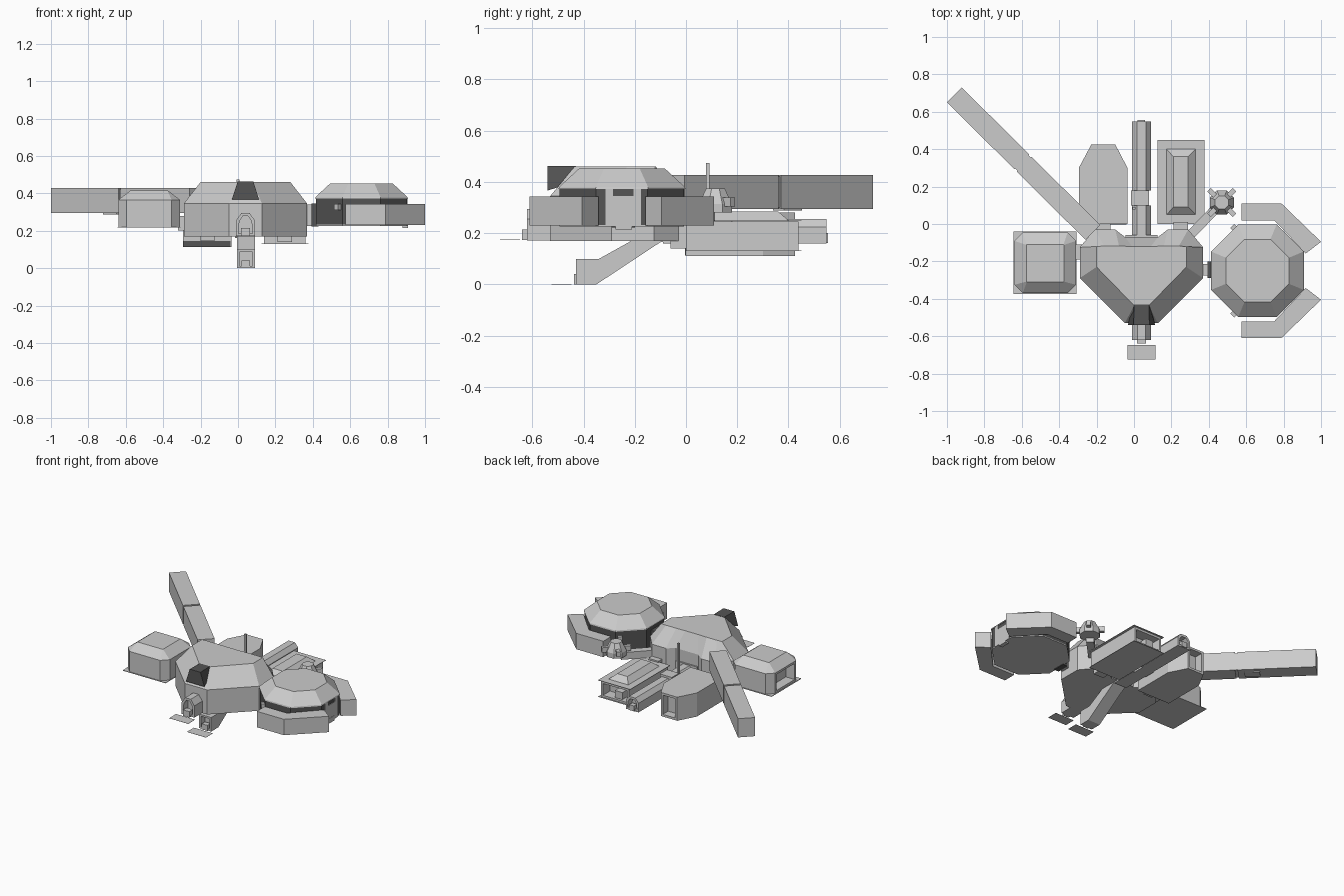
import bpy, bmesh, math
from mathutils import Vector

if "Cube" in bpy.data.objects:
    bpy.data.objects.remove(bpy.data.objects["Cube"])


def material(name, value):
    m = bpy.data.materials.new(name)
    m.use_nodes = True
    colour = (value, value, value, 1)
    m.diffuse_color = colour
    m.node_tree.nodes["Principled BSDF"].inputs["Base Color"].default_value = colour
    return m


LIGHT = material("light grey hull", 0.6)
DARK = material("dark grey panel", 0.09)
MID = 0.04      # centre line of the main hull
OCT_Y = -0.25   # centre line of the octagonal pod


# Rings of points in planes across each axis
def at_z(pts, z): return [(a, b, z) for a, b in pts]
def at_y(pts, y): return [(a, y, b) for a, b in pts]
def at_x(pts, x): return [(x, a, b) for a, b in pts]


def rect(x0, x1, y0, y1, cut=0.0):
    if not cut:
        return [(x0, y0), (x1, y0), (x1, y1), (x0, y1)]
    return [(x0 + cut, y0), (x1 - cut, y0), (x1, y0 + cut), (x1, y1 - cut),
            (x1 - cut, y1), (x0 + cut, y1), (x0, y1 - cut), (x0, y0 + cut)]


def octagon(cx, cy, apothem):
    r = apothem / math.cos(math.pi / 8)
    return [(cx + r * math.cos(math.pi * (i + 0.5) / 4),
             cy + r * math.sin(math.pi * (i + 0.5) / 4)) for i in range(8)]


def mirror(half, centre):
    return ([(centre + x, y) for x, y in half] +
            [(centre - x, y) for x, y in reversed(half)])


def loft(name, rings, mat=LIGHT, openings=(), rim=0.02, depth=0.05):
    """Skin closed rings, cap the ends, and recess the faces named by direction."""
    bm = bmesh.new()
    loops = [[bm.verts.new(p) for p in ring] for ring in rings]
    n = len(loops[0])
    for a, b in zip(loops, loops[1:]):
        for i in range(n):
            j = (i + 1) % n
            bm.faces.new((a[i], a[j], b[j], b[i]))
    bm.faces.new(loops[0][::-1])
    bm.faces.new(loops[-1])
    bmesh.ops.recalc_face_normals(bm, faces=bm.faces[:])
    for d in openings:
        d = Vector(d)
        bm.normal_update()
        face = max(bm.faces, key=lambda f: (round(f.normal.dot(d), 2), f.calc_area()))
        bmesh.ops.inset_region(bm, faces=[face], thickness=rim)
        inner = bmesh.ops.extrude_discrete_faces(bm, faces=[face])["faces"][0]
        bmesh.ops.translate(bm, verts=inner.verts[:], vec=-d * depth)
    mesh = bpy.data.meshes.new(name)
    bm.to_mesh(mesh)
    bm.free()
    mesh.materials.append(mat)
    ob = bpy.data.objects.new(name, mesh)
    bpy.context.collection.objects.link(ob)
    return ob


def box(name, x0, x1, y0, y1, z0, z1, mat=LIGHT):
    r = rect(x0, x1, y0, y1)
    return loft(name, [at_z(r, z0), at_z(r, z1)], mat)


def beam(name, a, b, width, z0, z1, mat=LIGHT):
    """Horizontal bar between two plan points."""
    a, b = Vector(a), Vector(b)
    d = (b - a).normalized()
    s = Vector((-d.y, d.x)) * width / 2
    pts = [tuple(p) for p in (a - s, b - s, b + s, a + s)]
    return loft(name, [at_z(pts, z0), at_z(pts, z1)], mat)


# Main heart-shaped hull
outline = mirror([(.088, -.53), (.33, -.29), (.33, -.125), (.25, -.03), (.14, -.03), (.088, -.07)], MID)
roof = mirror([(.04, -.435), (.24, -.23), (.24, -.12), (.2, -.118), (.12, -.118), (.05, -.12)], MID)
loft("main_hull", [at_z(outline, .17), at_z(outline, .345), at_z(roof, .46)])

# Dark cockpit window on the nose
loft("cockpit_window", [
    at_y(mirror([(.073, .367), (.042, .462)], MID), -.54),
    at_y(mirror([(.045, .4), (.04, .462)], MID), -.43)], DARK)

# Docking tubes along the centre line
nose = mirror([(.05, .172), (.05, .255), (.022, .295)], MID)
loft("front_tube", [at_y(nose, -.62), at_y(nose, -.5)], openings=[(0, -1, 0)], rim=.018)
box("front_tube_sill", .015, .065, -.64, -.6, .173, .215)
tail = mirror([(.05, .16), (.05, .225), (.025, .255)], MID)
loft("rear_tube", [at_y(tail, .18), at_y(tail, .548)], openings=[(0, 1, 0)], rim=.018)
box("rear_tube_sill", .02, .06, .52, .555, .162, .2)
box("rear_tube_joint", -.015, .08, .1, .18, .16, .27)
loft("rear_tube_root", [at_y(tail, -.09), at_y(tail, .1)])
box("rear_collar", -.045, .125, -.1, -.06, .17, .26)
box("antenna", -.007, .007, .078, .092, .25, .474)
box("front_step", -.035, .115, -.725, -.647, .174, .175)

# Sloping boarding leg beneath the nose
leg = [(-.43, 0), (-.35, 0), (-.1, .165), (0, .165), (0, .2), (-.16, .2), (-.34, .1), (-.43, .1)]
loft("boarding_leg", [at_x(leg, -.005), at_x(leg, .09)], openings=[(0, -1, 0)], rim=.018)
box("leg_sill", .02, .065, -.437, -.4, 0, .04)
box("leg_step", -.035, .115, -.525, -.447, 0, .001)

# Square pod on the right
pod = rect(-.64, -.31, -.37, -.045, .045)
pod_roof = rect(-.575, -.375, -.31, -.11, .002)
loft("square_pod", [at_z(pod, .22), at_z(pod, .365), at_z(pod_roof, .415)],
     openings=[(-1, 0, 0)], rim=.022, depth=.07)
box("square_pod_base", -.645, -.308, -.375, -.04, .216, .22)
box("square_pod_link", -.32, -.27, -.19, -.11, .2, .28)

# Octagonal pod on the left, with a recessed dark wall
loft("octagon_core", [at_z(octagon(.66, OCT_Y, .243), z) for z in (.232, .376)], DARK)
loft("octagon_floor", [at_z(octagon(.66, OCT_Y, .243), z) for z in (.226, .232)])
loft("octagon_dome", [at_z(octagon(.66, OCT_Y, .248), .372),
                      at_z(octagon(.66, OCT_Y, .246), .38),
                      at_z(octagon(.66, OCT_Y, .168), .452)])
for side, s in (("back", 1), ("front", -1)):
    arm = [(.575, .36), (.788, .36), (1, .155), (.918, .092), (.75, .27), (.575, .27)]
    arm = [(x, OCT_Y + s * y) for x, y in arm]
    loft(side + "_wrap_arm", [at_z(arm, .23), at_z(arm, .343)])
    beam(side + "_sensor", (.56, OCT_Y + s * .205), (.525, OCT_Y + s * .24), .03, .31, .342)
for y in (-.315, -.205):
    box("octagon_door_post", .88, .907, y, y + .03, .226, .372)
box("octagon_door", .88, .906, -.285, -.205, .226, .345)
box("octagon_door_step", .88, .908, -.275, -.21, .215, .25)
box("octagon_seal", .392, .43, -.29, -.2, .222, .345, DARK)
box("octagon_link", .36, .392, -.275, -.215, .225, .34)

# Long boom with a joint ring
boom_end, boom_root = Vector((-.96, .69)), Vector((-.22, -.045))
joint = boom_root.lerp(boom_end, .505)
axis = (boom_end - boom_root).normalized()
beam("boom_outer", boom_end, joint + axis * .008, .112, .295, .428)
beam("boom_inner", joint - axis * .008, boom_root, .112, .295, .428)
beam("boom_joint", joint + axis * .01, joint - axis * .01, .1, .3, .422)
beam("boom_pad", joint + axis * .05, joint + axis * .15, .06, .288, .297)

# Rear right pod with cut corners
hexa = [(-.295, 0), (-.035, 0), (-.035, .3), (-.1, .425), (-.228, .425), (-.295, .3)]
loft("rear_right_pod", [at_z(hexa, .112), at_z(hexa, .28)],
     openings=[(0, 1, 0)], rim=.022, depth=.06)
box("rear_right_sill", -.295, -.04, -.004, .002, .113, .145, DARK)
box("rear_right_link", -.2, -.125, -.06, .01, .145, .26)

# Rear left cargo box with a lid and raised hatch
cargo = rect(.14, .362, 0, .44)
loft("cargo_box", [at_z(cargo, .13), at_z(cargo, .245)], openings=[(0, 1, 0)], rim=.022, depth=.08)
box("cargo_lid", .125, .377, 0, .45, .247, .25)
box("cargo_base", .125, .377, 0, .45, .13, .132)
loft("cargo_hatch", [at_z(rect(.175, .33, .05, .4), .25),
                     at_z(rect(.21, .29, .09, .36), .285)])
box("cargo_load", .2, .26, .38, .43, .15, .2)
box("cargo_link", .21, .29, -.06, .01, .14, .26)

# Small sensor tower on a diagonal strut
TX, TY = .47, .115
loft("tower", [at_z(octagon(TX, TY, r), z) for r, z in
               ((.064, .28), (.064, .315), (.036, .375))])
for sx in (-1, 1):
    for sy in (-1, 1):
        beam("tower_arm", (TX + sx * .03, TY + sy * .03),
             (TX + sx * .068, TY + sy * .068), .026, .305, .34)
beam("tower_strut", (.3, -.06), (TX - .02, TY - .02), .05, .25, .3)
